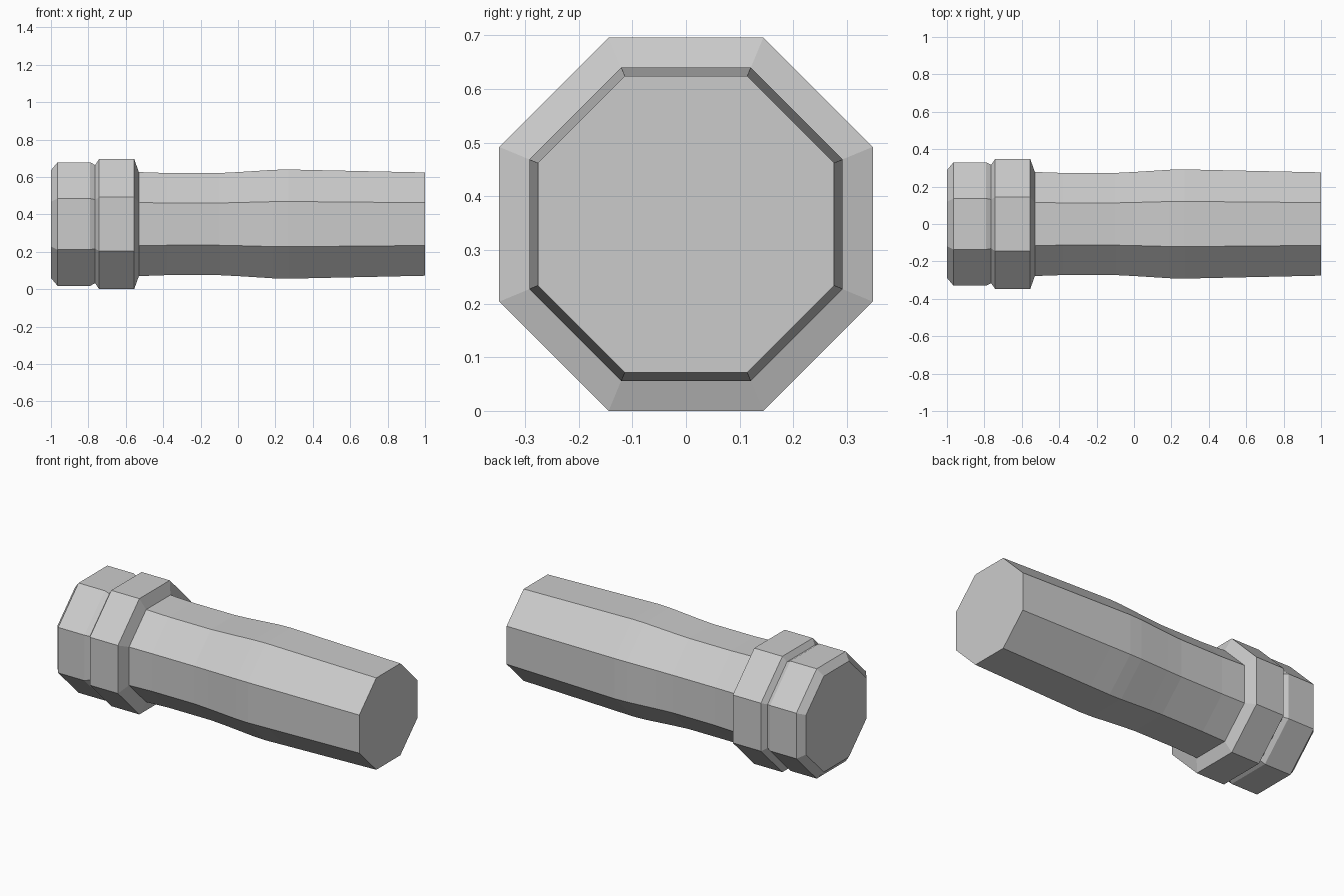
import bpy, bmesh, math

cube = bpy.data.objects.get("Cube")
if cube:
    bpy.data.objects.remove(cube, do_unlink=True)

SIDES = 8
CENTRE_Z = 0.348

grey = bpy.data.materials.new("plain_grey")
grey.use_nodes = True
colour = (0.6, 0.6, 0.6, 1)
grey.diffuse_color = colour
grey.node_tree.nodes["Principled BSDF"].inputs["Base Color"].default_value = colour


def octagonal_lathe(name, profile):
    """Sweep (x, flat-to-centre distance) pairs around the long axis."""
    bm = bmesh.new()
    rings = []
    for x, apothem in profile:
        r = apothem / math.cos(math.pi / SIDES)
        angles = [(i + 0.5) * math.tau / SIDES for i in range(SIDES)]
        rings.append([bm.verts.new((x, r * math.cos(a), CENTRE_Z + r * math.sin(a)))
                      for a in angles])
    for a, b in zip(rings, rings[1:]):
        for i in range(SIDES):
            j = (i + 1) % SIDES
            bm.faces.new((a[i], a[j], b[j], b[i]))
    bm.faces.new(rings[0])
    bm.faces.new(rings[-1])
    bmesh.ops.recalc_face_normals(bm, faces=bm.faces)
    mesh = bpy.data.meshes.new(name)
    bm.to_mesh(mesh)
    bm.free()
    mesh.materials.append(grey)
    obj = bpy.data.objects.new(name, mesh)
    bpy.context.collection.objects.link(obj)
    return obj


# Bevelled end cap, groove, collar and gently swelling grip in one skin
octagonal_lathe("handle", [
    (-1.0, 0.288), (-0.965, 0.33), (-0.79, 0.33), (-0.764, 0.316),
    (-0.742, 0.348), (-0.555, 0.348), (-0.53, 0.278),
    (-0.38, 0.273), (-0.1, 0.273), (0.0, 0.278),
    (0.19, 0.29), (0.27, 0.292), (0.4, 0.289), (1.0, 0.276),
])
